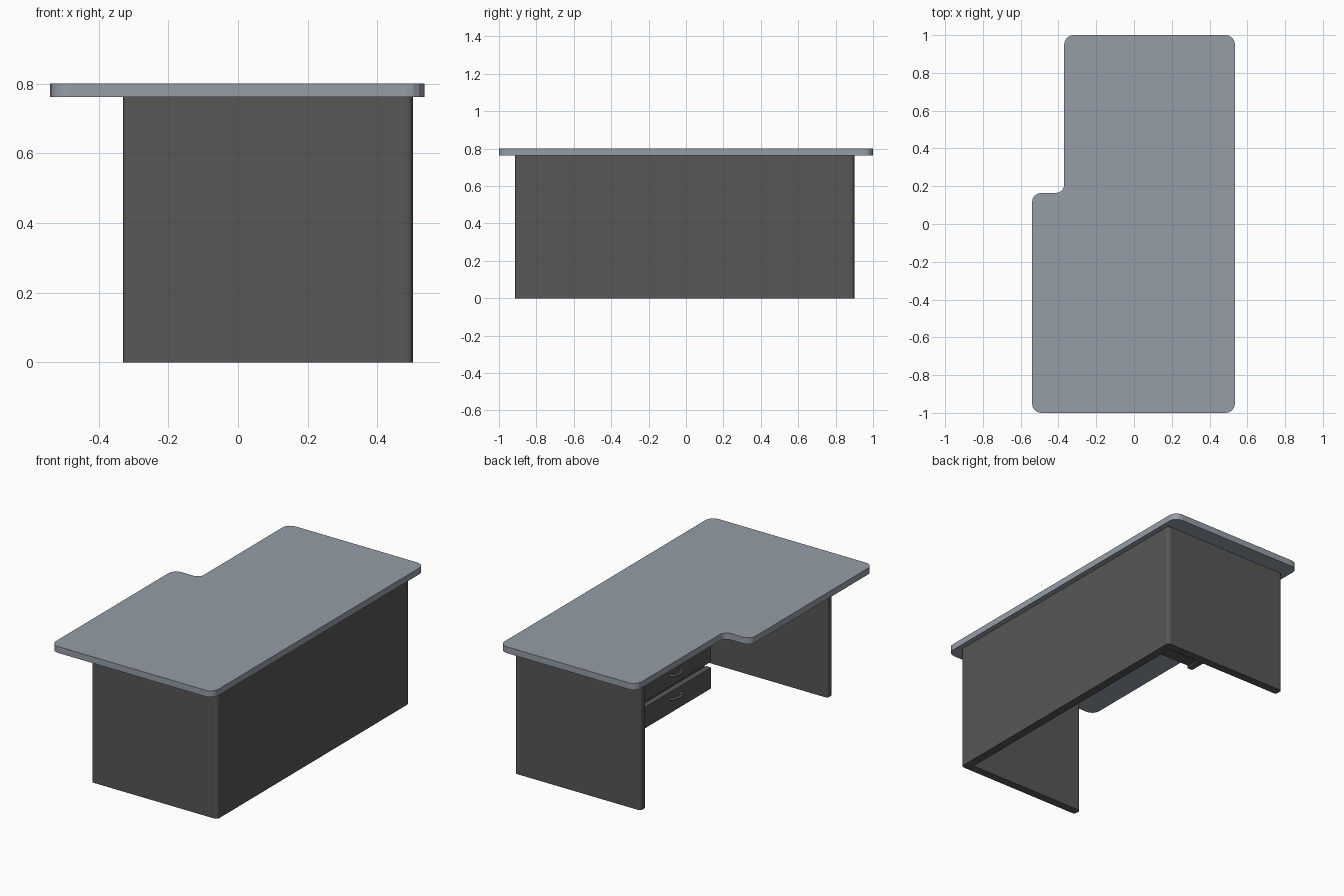
import bpy, bmesh, math
from mathutils import Vector

if "Cube" in bpy.data.objects:
    bpy.data.objects.remove(bpy.data.objects["Cube"])


def material(name, col):
    m = bpy.data.materials.new(name)
    m.diffuse_color = (*col, 1)
    m.use_nodes = True
    m.node_tree.nodes["Principled BSDF"].inputs["Base Color"].default_value = m.diffuse_color
    return m


TOP = material("grey blue laminate", (0.30, 0.34, 0.39))
DARK = material("dark grey panel", (0.095, 0.095, 0.095))
METAL = material("handle grey", (0.13, 0.13, 0.135))


def finish(bm, name, mat):
    bmesh.ops.recalc_face_normals(bm, faces=bm.faces)
    me = bpy.data.meshes.new(name)
    bm.to_mesh(me)
    bm.free()
    me.materials.append(mat)
    ob = bpy.data.objects.new(name, me)
    bpy.context.collection.objects.link(ob)
    return ob


def rounded(corners, seg=4):
    # corners are (x, y, radius); each is replaced by a curved run of points
    pts = []
    for i, (x, y, r) in enumerate(corners):
        p = Vector((x, y))
        a = (Vector(corners[i - 1][:2]) - p).normalized()
        b = (Vector(corners[(i + 1) % len(corners)][:2]) - p).normalized()
        if r == 0:
            pts.append(p)
            continue
        centre = p + (a + b) * r
        for k in range(seg + 1):
            t = k / seg * math.pi / 2
            pts.append(centre - b * r * math.cos(t) - a * r * math.sin(t))
    return pts


def slab(name, corners, z0, z1, mat, seg=4):
    bm = bmesh.new()
    f = bm.faces.new([bm.verts.new((p.x, p.y, z0)) for p in rounded(corners, seg)])
    new = bmesh.ops.extrude_face_region(bm, geom=[f])["geom"]
    bmesh.ops.translate(bm, vec=(0, 0, z1 - z0),
                        verts=[v for v in new if isinstance(v, bmesh.types.BMVert)])
    return finish(bm, name, mat)


def box(name, x0, x1, y0, y1, z0, z1, mat):
    return slab(name, [(x0, y0, 0), (x1, y0, 0), (x1, y1, 0), (x0, y1, 0)], z0, z1, mat)


# Stepped worktop
R = 0.05
slab("worktop", [(-0.54, -1, R), (0.535, -1, R), (0.535, 1, R), (-0.37, 1, R),
                 (-0.37, 0.165, 0.04), (-0.54, 0.165, R)], 0.762, 0.80, TOP)

# U-shaped base panel
T, E, C = 0.05, 0.014, 0.02
slab("base_panel", [(-0.33, -0.915, E), (0.503, -0.915, C), (0.503, 0.90, C), (-0.33, 0.90, E),
                    (-0.33, 0.90 - T, E), (0.503 - T, 0.90 - T, 0), (0.503 - T, -0.915 + T, 0),
                    (-0.33, -0.915 + T, E)], 0, 0.762, DARK)

# Hanging drawer unit
box("drawer_cabinet", -0.25, 0.19, 0.18, 0.845, 0.45, 0.765, DARK)


def handle(name, z):
    # bowed pull: arc profile swept in the horizontal plane
    cu = bpy.data.curves.new(name, "CURVE")
    cu.dimensions = "3D"
    cu.bevel_depth = 0.007
    cu.bevel_resolution = 1
    cu.use_fill_caps = True
    sp = cu.splines.new("POLY")
    n = 8
    sp.points.add(n)
    for k in range(n + 1):
        t = math.pi * k / n
        sp.points[k].co = (-0.283 - 0.03 * math.sin(t), 0.507 + 0.05 * math.cos(t), z, 1)
    cu.materials.append(METAL)
    bpy.context.collection.objects.link(bpy.data.objects.new(name, cu))


for label, z0, z1, hz in (("lower", 0.44, 0.565, 0.525), ("upper", 0.60, 0.74, 0.665)):
    box(label + "_drawer_front", -0.285, -0.25, 0.17, 0.845, z0, z1, DARK)
    handle(label + "_drawer_handle", hz)
